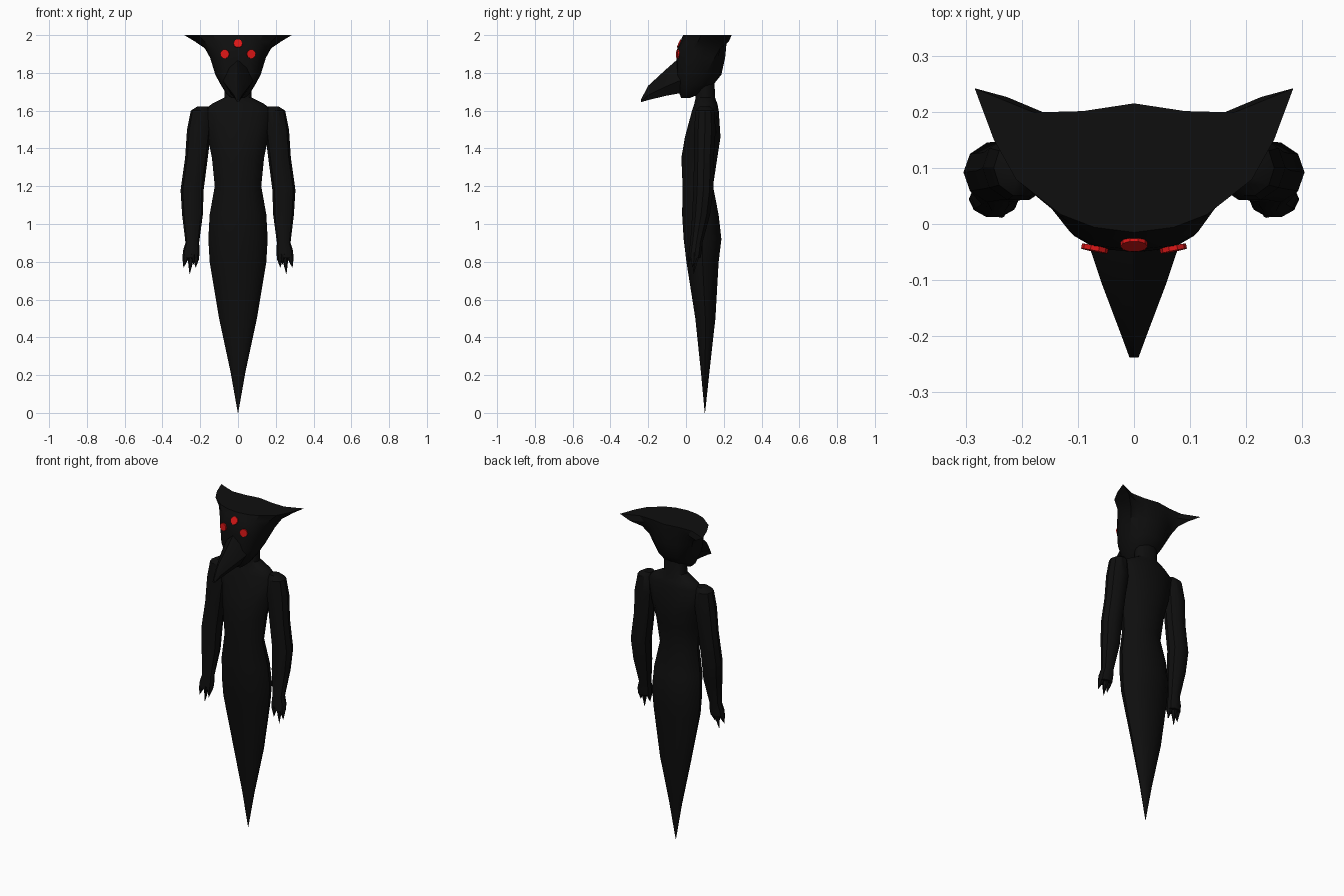
import bpy, bmesh, math
from mathutils import Vector

if "Cube" in bpy.data.objects:
    bpy.data.objects.remove(bpy.data.objects["Cube"])


def material(name, rgb):
    m = bpy.data.materials.new(name)
    m.diffuse_color = (*rgb, 1)
    m.use_nodes = True
    m.node_tree.nodes["Principled BSDF"].inputs["Base Color"].default_value = m.diffuse_color
    return m


BLACK = material("soot black", (0.0045, 0.0045, 0.0045))
RED = material("eye red", (0.7, 0.008, 0.008))


def loft(name, rings, mat=BLACK, angle=35):
    """Skin a list of equal-length closed rings and cap both ends."""
    bm = bmesh.new()
    rows = [[bm.verts.new(p) for p in ring] for ring in rings]
    n = len(rows[0])
    for a, b in zip(rows, rows[1:]):
        for i in range(n):
            j = (i + 1) % n
            bm.faces.new((a[i], a[j], b[j], b[i]))
    bm.faces.new(rows[0])
    bm.faces.new(rows[-1])
    bmesh.ops.recalc_face_normals(bm, faces=bm.faces[:])
    me = bpy.data.meshes.new(name)
    bm.to_mesh(me)
    bm.free()
    me.materials.append(mat)
    ob = bpy.data.objects.new(name, me)
    bpy.context.collection.objects.link(ob)
    bpy.context.view_layer.objects.active = ob
    ob.select_set(True)
    bpy.ops.object.shade_smooth_by_angle(angle=math.radians(angle))
    ob.select_set(False)
    return ob


def oval(cx, cy, z, rx, ry, n=12):
    return [(cx + rx * math.cos(math.tau * i / n),
             cy + ry * math.sin(math.tau * i / n), z) for i in range(n)]


# Body tapering to a point: z, half width, front y, back y
body = [(0, .001, .099, .101), (.22, .04, .078, .125), (.5, .1, .048, .157),
        (.8, .15, 0, .175), (.92, .157, -.015, .19), (1.05, .15, -.023, .175),
        (1.2, .123, -.02, .145), (1.35, .138, -.027, .168), (1.46, .16, -.008, .185),
        (1.6, .18, .03, .175), (1.635, .14, .042, .168), (1.67, .072, .05, .155),
        (1.82, .068, .05, .15)]
loft("body", [oval(0, (f + b) / 2, z, w, (b - f) / 2, 14) for z, w, f, b in body])

# Arms: z, centre x, radius x, centre y, radius y
arm = [(1.622, .185, .03, .1, .03), (1.6, .2, .05, .1, .052), (1.5, .206, .064, .1, .06),
       (1.35, .22, .06, .095, .055), (1.18, .243, .061, .092, .056),
       (1.05, .241, .055, .08, .05), (.9, .242, .036, .055, .034),
       (.86, .247, .044, .05, .036), (.82, .25, .044, .045, .034)]
for s, side in ((1, "left"), (-1, "right")):
    loft(side + "_arm", [oval(s * cx, cy, z, rx, ry, 10) for z, cx, rx, cy, ry in arm])
    # Three fingers fanned across the hand, the middle one longest
    for k in (-1, 0, 1):
        x, y = .25 + .028 * k, .05 - .007 * abs(k)
        loft(f"{side}_claw_{k + 2}", [
            oval(s * x, y, .85, .014, .016, 6), oval(s * x, y, .815, .016, .018, 6),
            oval(s * (.256 + .032 * k), y - .01, .735 + .035 * abs(k), .001, .001, 6)])
    loft(side + "_thumb", [oval(s * .238, .025, .84, .013, .014, 6),
                           oval(s * .236, .012, .785, .001, .001, 6)])

# Head: a rounded skull outline blended upward into a horned crown outline
CROWN = [(0, 0), (.25, .04), (.46, .14), (.74, .41), (.88, .72),
         (1, 1.117), (.63, .93), (.32, .94), (0, 1)]


def head_ring(z, width, front, back, horn):
    half = []
    for i, (cu, cv) in enumerate(CROWN):
        t = math.pi * i / 8
        u = abs(math.sin(t)) ** .65 if 0 < i < 8 else 0
        v = ((1 - math.cos(t)) / 2) ** 1.2
        u, v = u + (cu - u) * horn, v + (cv - v) * horn
        half.append((width * u, front + (back - front) * v))
    return ([(x, y, z) for x, y in half] + [(-x, y, z) for x, y in half[-2:0:-1]])


# z, half width, front y, back y, share of the horned outline
levels = [(2, .284, -.015, .215, 1), (1.965, .228, -.031, .215, .85),
          (1.93, .18, -.046, .212, .5), (1.88, .153, -.05, .207, .3),
          (1.79, .12, -.05, .187, 0), (1.735, .09, -.045, .143, 0),
          (1.69, .063, -.035, .077, 0), (1.666, .035, -.025, .017, 0)]
loft("head", [head_ring(*level) for level in levels], angle=30)

# Beak: y, half width, bottom z, top z
beak = [(0, .08, 1.7, 1.895), (-.045, .078, 1.69, 1.872), (-.11, .056, 1.678, 1.815),
        (-.2, .022, 1.656, 1.732), (-.238, .008, 1.645, 1.66)]
SECTION = [(0, 1), (.6, .75), (1, .35), (.5, 0), (-.5, 0), (-1, .35), (-.6, .75)]
loft("beak", [[(w * u, y, b + (t - b) * v) for u, v in SECTION] for y, w, b, t in beak])

# Three red eyes: thin round plates lying on the brow
for name, x, y, z, normal in (("middle_eye", 0, -.036, 1.955, (0, -.9, .4)),
                              ("left_eye", .07, -.044, 1.9, (.2, -1, .05)),
                              ("right_eye", -.07, -.044, 1.9, (-.2, -1, .05))):
    eye = loft(name, [oval(0, 0, h, .024, .024, 10) for h in (-.0045, .0045)], RED)
    eye.location = (x, y, z)
    eye.rotation_euler = Vector(normal).to_track_quat('Z', 'Y').to_euler()
